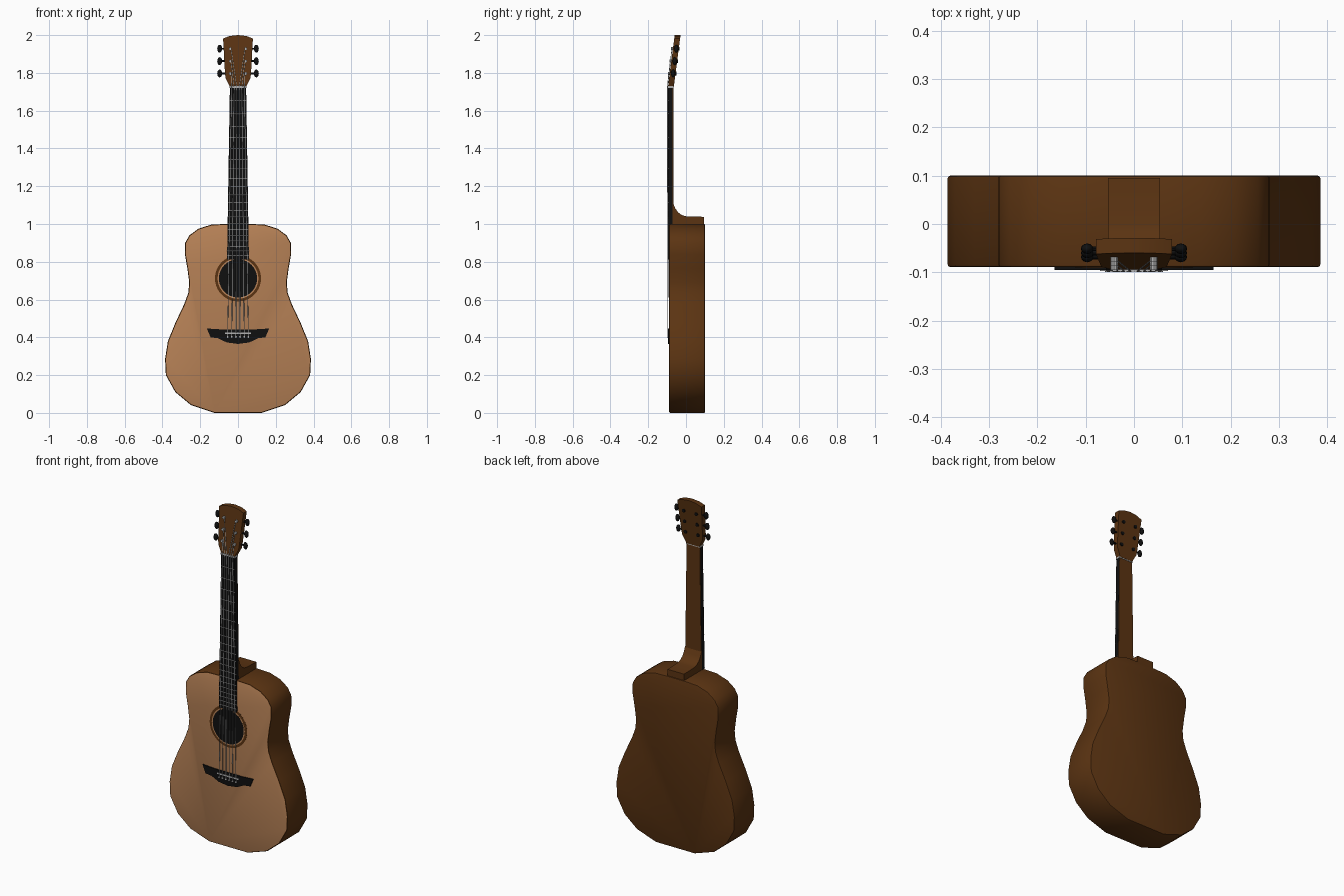
import bpy, bmesh, math
from mathutils import Vector, Matrix

if "Cube" in bpy.data.objects:
    bpy.data.objects.remove(bpy.data.objects["Cube"])


def material(name, rgb):
    m = bpy.data.materials.new(name)
    m.diffuse_color = (*rgb, 1)
    m.use_nodes = True
    m.node_tree.nodes["Principled BSDF"].inputs["Base Color"].default_value = m.diffuse_color
    return m


TAN = material("spruce tan", (0.48, 0.225, 0.095))
BROWN = material("dark brown wood", (0.105, 0.034, 0.006))
BLACK = material("black", (0.005, 0.005, 0.005))
SILVER = material("silver", (0.45, 0.45, 0.45))


def finish(name, bm, mats, angle=35):
    bmesh.ops.recalc_face_normals(bm, faces=bm.faces)
    me = bpy.data.meshes.new(name)
    bm.to_mesh(me)
    bm.free()
    for m in mats:
        me.materials.append(m)
    ob = bpy.data.objects.new(name, me)
    bpy.context.collection.objects.link(ob)
    bpy.ops.object.select_all(action='DESELECT')
    ob.select_set(True)
    bpy.context.view_layer.objects.active = ob
    bpy.ops.object.shade_smooth_by_angle(angle=math.radians(angle))
    return ob


def prism_bm(points, direction, bevel=0):
    """Closed outline of 3D points, extruded along direction."""
    bm = bmesh.new()
    f = bm.faces.new([bm.verts.new(p) for p in points])
    r = bmesh.ops.extrude_face_region(bm, geom=[f], use_keep_orig=True)
    verts = [v for v in r["geom"] if isinstance(v, bmesh.types.BMVert)]
    bmesh.ops.translate(bm, verts=verts, vec=direction)
    bmesh.ops.recalc_face_normals(bm, faces=bm.faces)
    if bevel:
        caps = [f for f in bm.faces if len(f.verts) == len(points)]
        edges = list({e for f in caps for e in f.edges})
        bmesh.ops.bevel(bm, geom=edges, offset=bevel, segments=2, profile=0.5, affect='EDGES')
    return bm


def plate(name, half, y0, y1, mat, bevel=0, shear=0):
    """Symmetric front outline given as its right half, from y0 back to y1."""
    pts = half + [(-x, z) for x, z in reversed(half) if x > 0]
    bm = prism_bm([(x, y0, z) for x, z in pts], (0, y1 - y0, 0), bevel)
    for v in bm.verts:
        v.co.y += shear * max(0, v.co.z - 1.73)
    return finish(name, bm, [mat])


def rod(bm, a, b, r, n=8):
    a, b = Vector(a), Vector(b)
    d = b - a
    m = Matrix.Translation((a + b) / 2) @ d.to_track_quat('Z', 'Y').to_matrix().to_4x4()
    bmesh.ops.create_cone(bm, cap_ends=True, segments=n, radius1=r, radius2=r,
                          depth=d.length, matrix=m)


# Body: dreadnought outline, with the front face as soundboard
outline = [(0.125, 0.003), (0.25, 0.042), (0.332, 0.11), (0.382, 0.2), (0.386, 0.285),
           (0.371, 0.38), (0.33, 0.48), (0.285, 0.575), (0.263, 0.635), (0.258, 0.69),
           (0.268, 0.765), (0.281, 0.84), (0.28, 0.9), (0.257, 0.94), (0.21, 0.975),
           (0.14, 0.997), (0.06, 1.0)]
outline[0] = (0.125, 0.0)
pts = outline + [(-x, z) for x, z in reversed(outline)]
bm = prism_bm([(x, -0.089, z) for x, z in pts], (0, 0.189, 0), 0.005)
for f in bm.faces:
    f.material_index = 1 if f.normal.y < -0.99 else 0
finish("body", bm, [BROWN, TAN])

# Sound hole and rosette
HOLE_Z = 0.712
for name, r, y, mat in (("rosette", 0.122, -0.0900, BROWN),
                        ("rosette_inlay", 0.108, -0.0907, TAN),
                        ("sound_hole", 0.101, -0.0914, BLACK)):
    bm = bmesh.new()
    rod(bm, (0, y, HOLE_Z), (0, -0.088, HOLE_Z), r, 40)
    finish(name, bm, [mat])

# Bridge, saddle and pins
plate("bridge", [(0, 0.365), (0.06, 0.373), (0.105, 0.395), (0.145, 0.4), (0.165, 0.447),
                 (0.09, 0.442)], -0.095, -0.088, BLACK)
plate("saddle", [(0.07, 0.418), (0.07, 0.426)], -0.097, -0.09, SILVER)

# Fretboard, neck back, nut
plate("fretboard", [(0.058, 0.812), (0.043, 1.725)], -0.0955, -0.071, BLACK)
plate("neck_back", [(0.053, 1.0), (0.043, 1.725)], -0.071, -0.067, BROWN)
plate("nut", [(0.045, 1.72), (0.045, 1.73)], -0.098, -0.065, SILVER)

# Heel: curved side profile extruded across
heel = [(-0.072, 1.0), (-0.072, 1.115), (-0.067, 1.108), (-0.057, 1.083), (-0.042, 1.062),
        (-0.022, 1.047), (0.0, 1.041), (0.095, 1.038), (0.095, 0.995)]
bm = prism_bm([(-0.054, y, z) for y, z in heel], (0.108, 0, 0))
finish("heel", bm, [BROWN])

# Headstock, tilted back
TILT = 0.13
plate("headstock", [(0.043, 1.725), (0.05, 1.742), (0.066, 1.772), (0.069, 1.8), (0.079, 1.982),
                    (0.045, 1.995), (0, 2.0)], -0.095, -0.064, BROWN, shear=TILT)


def head_y(z):
    return -0.095 + TILT * (z - 1.73)


# Frets in equal temperament
SADDLE, NUT = 0.422, 1.725
bm = bmesh.new()
for i in range(1, 21):
    z = SADDLE + (NUT - SADDLE) * 2 ** (-i / 12)
    w = 0.043 + 0.015 * (NUT - z) / 0.913
    rod(bm, (-w, -0.0953, z), (w, -0.0953, z), 0.002, 6)
finish("frets", bm, [SILVER])

# Tuners: posts, shafts, knobs and back gears, three per side
posts, tuners = bmesh.new(), bmesh.new()
POST_Z = (1.797, 1.862, 1.928)
for s in (-1, 1):
    for z in POST_Z:
        y = head_y(z)
        rod(posts, (s * 0.041, y - 0.009, z), (s * 0.041, y + 0.005, z), 0.008, 10)
        ym = y + 0.018
        rod(tuners, (s * 0.06, ym, z), (s * 0.09, ym, z), 0.005)
        rod(tuners, (s * 0.041, ym, z), (s * 0.041, y + 0.036, z), 0.01, 10)
        knob = Matrix.Translation((s * 0.097, ym, z)) @ Matrix.Diagonal((0.013, 0.011, 0.021, 1))
        bmesh.ops.create_uvsphere(tuners, u_segments=12, v_segments=8, radius=1, matrix=knob)
finish("tuner_posts", posts, [SILVER])
finish("tuner_knobs", tuners, [BLACK])

# Strings from bridge over nut to posts, with bridge pins
strings, pins = bmesh.new(), bmesh.new()
for i in range(6):
    t = (i - 2.5) / 2.5
    low, nut = (t * 0.055, -0.0965, 0.405), (t * 0.034, -0.0982, NUT)
    pz = POST_Z[i if i < 3 else 5 - i]
    post = (math.copysign(0.037, t), head_y(pz) - 0.005, pz)
    rod(strings, low, nut, 0.0018, 6)
    rod(strings, nut, post, 0.0018, 6)
    rod(pins, (low[0], -0.099, 0.402), (low[0], -0.09, 0.402), 0.005, 8)
finish("strings", strings, [SILVER])
finish("bridge_pins", pins, [SILVER])
